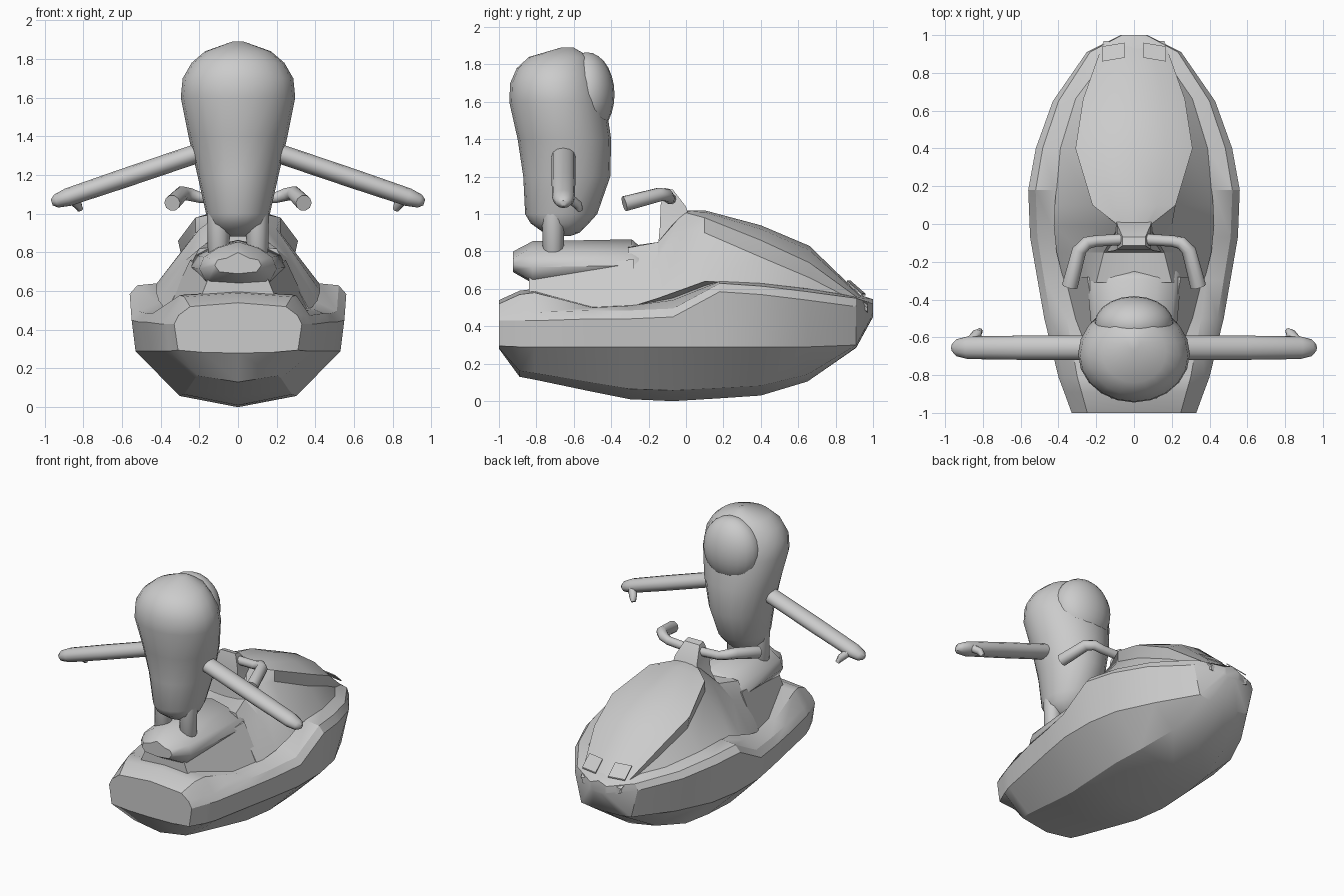
import bpy, bmesh, math
from mathutils import Vector

if "Cube" in bpy.data.objects:
    bpy.data.objects.remove(bpy.data.objects["Cube"])

grey = bpy.data.materials.new("plain_grey")
grey.diffuse_color = (0.6, 0.6, 0.6, 1)
grey.use_nodes = True
grey.node_tree.nodes["Principled BSDF"].inputs["Base Color"].default_value = grey.diffuse_color


def finish(name, bm, angle=30):
    bmesh.ops.remove_doubles(bm, verts=bm.verts, dist=0.0005)
    bmesh.ops.recalc_face_normals(bm, faces=bm.faces)
    me = bpy.data.meshes.new(name)
    bm.to_mesh(me)
    bm.free()
    me.materials.append(grey)
    me.shade_smooth()
    me.set_sharp_from_angle(angle=math.radians(angle))
    ob = bpy.data.objects.new(name, me)
    bpy.context.collection.objects.link(ob)
    return ob


def loft(name, rings, angle=30):
    """Skin a list of closed rings and cap both ends."""
    bm = bmesh.new()
    loops = [[bm.verts.new(p) for p in r] for r in rings]
    n = len(loops[0])
    for a, b in zip(loops, loops[1:]):
        for i in range(n):
            j = (i + 1) % n
            bm.faces.new((a[i], a[j], b[j], b[i]))
    bm.faces.new(loops[0])
    bm.faces.new(loops[-1])
    return finish(name, bm, angle)


def mirrored(y, half):
    """Closed ring at y from a half section running bottom centre to top centre."""
    return ([(x, y, z) for x, z in half] +
            [(-x, y, z) for x, z in half[-2:0:-1]])


def circle(n):
    return [(math.cos(2 * math.pi * k / n), math.sin(2 * math.pi * k / n)) for k in range(n)]


def tube(name, path, radii, flat=1.0, sides=12):
    """Round tube along a path; flat squashes it vertically."""
    pts = [Vector(p) for p in path]
    rings = []
    for i, p in enumerate(pts):
        d = (pts[min(i + 1, len(pts) - 1)] - pts[max(i - 1, 0)]).normalized()
        ref = Vector((0, 0, 1)) if abs(d.z) < 0.8 else Vector((0, 1, 0))
        u = d.cross(ref).normalized()
        v = u.cross(d)
        rings.append([p + radii[i] * (u * c + v * flat * s) for c, s in circle(sides)])
    return loft(name, rings, 50)


def hull_section(keel, chine, rub, rub_z, deck_z):
    """Keel, bilge, chine, rub rail, deck edge and deck follow from five sizes."""
    chine_z = max(.29, keel + .015)
    return [(0, keel), (chine * .57, keel + .2 * (chine_z - keel)), (chine, chine_z),
            (rub, rub_z), (rub * .93, rub_z + .045), (rub * .75, deck_z), (0, deck_z + .02)]


# Hull: y, keel z, chine width, rail width, rail z, deck z
hull = [
    (-1.0, .28, .31, .33, .43, .52),
    (-.89, .13, .36, .37, .43, .57),
    (-.81, .115, .39, .4, .43, .58),
    (-.5, .05, .45, .475, .44, .5),
    (-.3, .01, .49, .51, .44, .51),
    (-.07, 0, .53, .55, .45, .54),
    (.18, .015, .53, .56, .585, .64),
    (.4, .03, .49, .52, .57, .63),
    (.65, .105, .37, .43, .54, .6),
    (.91, .285, .2, .25, .505, .555),
    (1.0, .45, .05, .07, .475, .525),
]
loft("hull", [mirrored(y, hull_section(*sizes)) for y, *sizes in hull])


def cowl_section(foot, foot_z, waist, waist_z, rim, rim_z, top):
    """Flank up to a recessed waist, then the overhanging rim and crowned hood."""
    return [(0, foot_z - .05), (foot, foot_z), (waist, waist_z), (rim, rim_z),
            (rim * .55, top - .25 * (top - rim_z)), (0, top)]


# Cowl: y, then foot, waist and rim as width and height, then hood top
cowl = [
    (-.31, .37, .5, .26, .7, .2, .82, .83),
    (-.15, .41, .55, .27, .76, .16, .85, .83),
    (-.01, .425, .6, .2, .92, .08, 1.01, 1.02),
    (.1, .42, .64, .22, .9, .22, .98, 1.02),
    (.4, .39, .63, .29, .77, .31, .86, .94),
    (.66, .31, .6, .25, .66, .27, .74, .83),
    (.97, .15, .48, .15, .5, .16, .515, .53),
]
loft("cowl", [mirrored(y, cowl_section(*sizes)) for y, *sizes in cowl], 25)

# Pedestal and padded seat
loft("seat_pedestal", [mirrored(y, [(0, .5), (w, .5), (w * .67, z), (0, z)])
                       for y, w, z in [(-.84, .22, .68), (-.28, .37, .76)]])
seat = [(-.925, .12, .69, .8), (-.82, .2, .63, .855),
        (-.29, .25, .64, .865), (-.25, .25, .64, .83)]
loft("seat", [mirrored(y, [(0, b), (w * .8, b + .01), (w, b + .38 * (t - b)),
                           (w * .88, b + .65 * (t - b)), (w * .5, t - .03), (0, t)])
              for y, w, b, t in seat], 50)

# Steering column: height, half width, back and front
loft("steering_column", [[(-w, a, z), (w, a, z), (w, b, z - .01), (-w, b, z - .01)]
                         for z, w, a, b in [(.82, .16, -.15, 0), (.93, .1, -.14, .04),
                                            (1.05, .09, -.135, 0), (1.14, .06, -.115, -.07)]])

for s in (-1, 1):
    # Headlight plate lying on the sloping nose
    bm = bmesh.new()
    bmesh.ops.create_cube(bm, size=1)
    for v in bm.verts:
        x, y, z = v.co
        v.co = (s * (.11 + x * .12), .91 + y * .08 - x * .02, .605 - y * .07 + z * .009)
    finish("headlight", bm)
    # Handlebar
    tube("handlebar", [(s * .03, -.08, 1.08), (s * .2, -.09, 1.085), (s * .25, -.1, 1.1),
                       (s * .29, -.14, 1.105), (s * .34, -.33, 1.055)],
         [.03, .03, .034, .038, .042], sides=10)
    # Arm with a thumb
    tube("arm", [(s * x, -.655, 1.383 - .338 * x) for x in (.14, .27, .6, .88, .94, .963)],
         [.064, .064, .064, .06, .045, .02], .78)
    tube("thumb", [(s * .87, -.63, 1.09), (s * .83, -.58, 1.05), (s * .815, -.565, 1.02)],
         [.028, .026, .016], sides=8)
    # Leg
    tube("leg", [(s * .1, -.71, z) for z in (.78, .8, 1.0)], [.045, .056, .06])

# Rider body: z, half width, back y, front y
body = [(.882, .04, -.69, -.62), (.9, .1, -.76, -.57), (.95, .145, -.83, -.52),
        (1.0, .165, -.86, -.475), (1.2, .21, -.87, -.405), (1.4, .256, -.9, -.4),
        (1.6, .296, -.945, -.43), (1.7, .286, -.94, -.455), (1.78, .24, -.905, -.485),
        (1.84, .17, -.84, -.515), (1.89, .03, -.67, -.6)]
loft("rider_body", [[(w * c, (a + b) / 2 + (b - a) / 2 * s, z) for c, s in circle(20)]
                    for z, w, a, b in body], 80)

# Bulging visor
bm = bmesh.new()
bmesh.ops.create_uvsphere(bm, u_segments=20, v_segments=14, radius=1)
for v in bm.verts:
    v.co = Vector((v.co.x * .21, v.co.y * .148 - .53, v.co.z * .225 + 1.64))
finish("visor", bm, 80)
